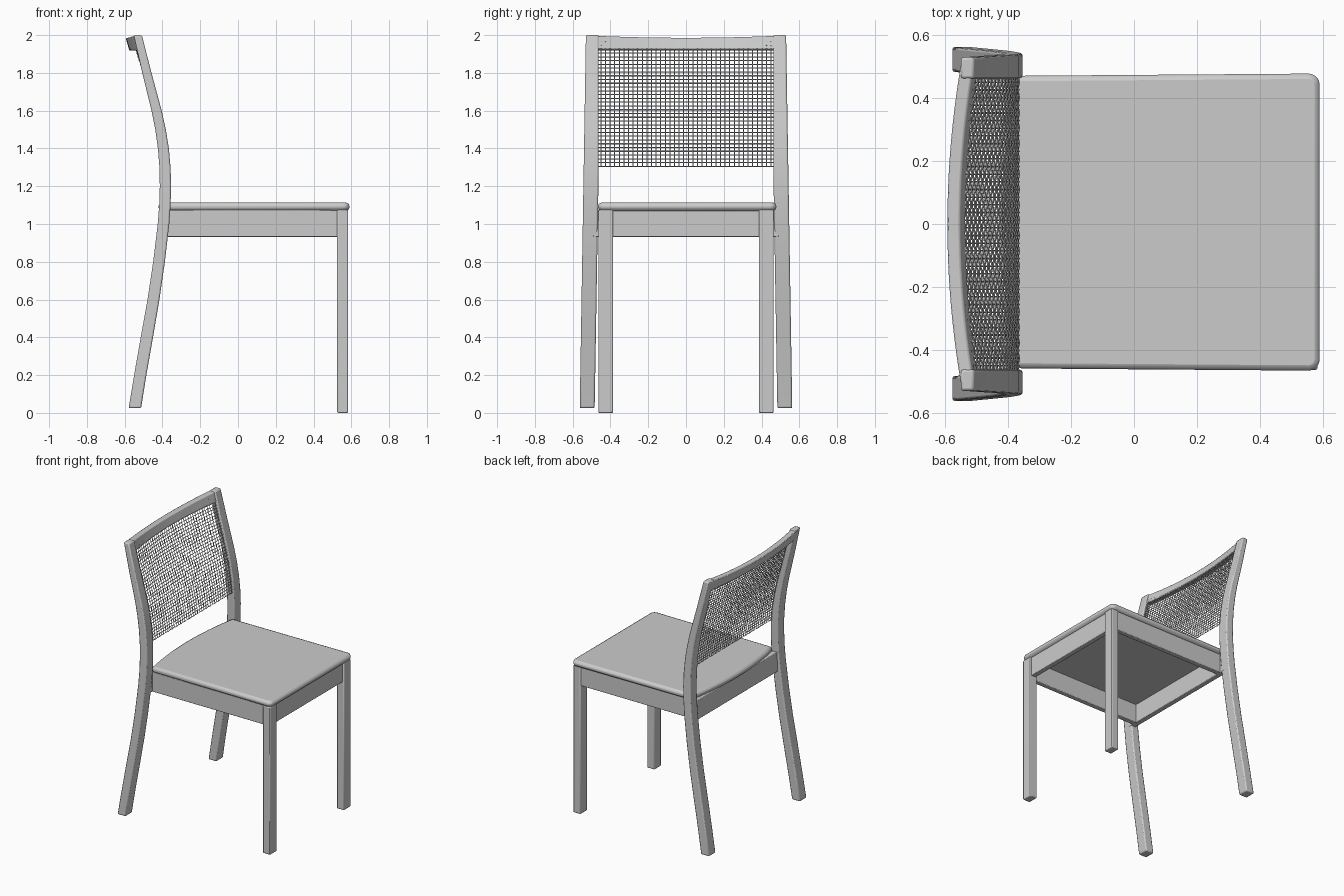
import bpy, bmesh, math

if "Cube" in bpy.data.objects:
    bpy.data.objects.remove(bpy.data.objects["Cube"])


def finish(name, bm, bevel=0.0, segments=2):
    bmesh.ops.recalc_face_normals(bm, faces=bm.faces)
    me = bpy.data.meshes.new(name)
    bm.to_mesh(me)
    bm.free()
    ob = bpy.data.objects.new(name, me)
    bpy.context.collection.objects.link(ob)
    if bevel:
        mod = ob.modifiers.new("bevel", 'BEVEL')
        mod.width, mod.segments = bevel, segments
        mod.limit_method, mod.angle_limit = 'ANGLE', math.radians(50)
    bpy.ops.object.select_all(action='DESELECT')
    bpy.context.view_layer.objects.active = ob
    ob.select_set(True)
    bpy.ops.object.shade_smooth_by_angle(angle=math.radians(40))
    return ob


def loft(name, sections, bevel=0.008):
    bm = bmesh.new()
    loops = [[bm.verts.new(p) for p in s] for s in sections]
    n = len(loops[0])
    for a, b in zip(loops, loops[1:]):
        for i in range(n):
            bm.faces.new((a[i], a[(i + 1) % n], b[(i + 1) % n], b[i]))
    bm.faces.new(loops[0])
    bm.faces.new(loops[-1])
    return finish(name, bm, bevel)


def box(name, x0, x1, y0, y1, z0, z1, bevel=0.006):
    return loft(name, [[(x0, y0, z), (x1, y0, z), (x1, y1, z), (x0, y1, z)]
                       for z in (z0, z1)], bevel)


# Side profile of the back posts: z, back x, front x
POST = [(0.025, -0.579, -0.513), (0.2, -0.55, -0.485), (0.4, -0.515, -0.45),
        (0.6, -0.479, -0.416), (0.8, -0.449, -0.387), (1.0, -0.425, -0.364),
        (1.1, -0.417, -0.357), (1.2, -0.414, -0.354), (1.3, -0.416, -0.357),
        (1.4, -0.424, -0.366), (1.5, -0.438, -0.382), (1.6, -0.458, -0.404),
        (1.8, -0.507, -0.458), (2.0, -0.552, -0.509)]


def post_front(z):
    for (z0, _, a), (z1, _, b) in zip(POST, POST[1:]):
        if z <= z1:
            return a + (b - a) * (z - z0) / (z1 - z0)
    return POST[-1][2]


# Legs, mirrored left and right
for s, side in ((1, "left"), (-1, "right")):
    secs = []
    for z, xb, xf in POST:
        yo = 0.563 - 0.0165 * z
        yi = 0.484 - 0.022 * min(z / 1.3, 1)
        secs.append([(xb, s * yi, z), (xf, s * yi, z), (xf, s * yo, z), (xb, s * yo, z)])
    loft("back_leg_" + side, secs)
    y0, y1 = sorted((s * 0.386, s * 0.464))
    box("front_leg_" + side, 0.525, 0.583, y0, y1, 0, 1.075)
    # Side apron
    y0, y1 = sorted((s * 0.42, s * 0.456))
    box("side_apron_" + side, -0.385, 0.54, y0, y1, 0.932, 1.075, 0.004)

# Front and rear aprons
box("front_apron", 0.535, 0.572, -0.40, 0.40, 0.932, 1.075, 0.004)
box("rear_apron", -0.408, -0.37, -0.49, 0.49, 0.932, 1.075, 0.004)

# Bowed top rail, leaning with the posts
secs = []
for i in range(21):
    y = -0.51 + 1.02 * i / 20
    k = 1 - (y / 0.51) ** 2
    d, h = -0.044 * k, -0.012 * k
    secs.append([(-0.509 + d, y, 1.998 + h), (-0.491 + d, y, 1.925),
                 (-0.531 + d, y, 1.918), (-0.551 + d, y, 1.996 + h)])
loft("top_rail", secs, 0.006)

# Seat: rounded front corners, bowed rear edge
outline = []
for s in (-1, 1):
    arc = [(0.555 + 0.035 * math.sin(a), s * (0.437 + 0.035 * math.cos(a)))
           for a in (i * math.pi / 10 for i in range(6))]
    outline += arc if s < 0 else arc[::-1]
for i in range(13):
    y = 0.465 - 0.93 * i / 12
    outline.append((-0.375 - 0.045 * (1 - (y / 0.465) ** 2), y))
loft("seat", [[(x, y + 0.006, z) for x, y in outline] for z in (1.07, 1.113)], 0.017)

# Woven back panel: strands crossing over and under
NV, NH = 40, 34
Z0, Z1, YW = 1.305, 1.965, 0.475


def weave(i, j, sign):
    y = -YW + 2 * YW * i / (NV - 1)
    z = Z0 + (Z1 - Z0) * j / (NH - 1)
    bow = 0.042 * (j / (NH - 1)) * (1 - (y / YW) ** 2)
    over = 0.0025 * sign * (1 if (i + j) % 2 else -1)
    return (post_front(z) - 0.010 - bow + over, y, z, 1)


cu = bpy.data.curves.new("woven_back", 'CURVE')
cu.dimensions = '3D'
cu.bevel_depth = 0.0028
cu.bevel_resolution = 0
strands = [[weave(i, j, 1) for j in range(NH)] for i in range(NV)]
strands += [[weave(i, j, -1) for i in range(NV)] for j in range(NH)]
for pts in strands:
    sp = cu.splines.new('POLY')
    sp.points.add(len(pts) - 1)
    for p, co in zip(sp.points, pts):
        p.co = co
panel = bpy.data.objects.new("woven_back", cu)
bpy.context.collection.objects.link(panel)
bpy.ops.object.select_all(action='DESELECT')
bpy.context.view_layer.objects.active = panel
panel.select_set(True)
bpy.ops.object.convert(target='MESH')
